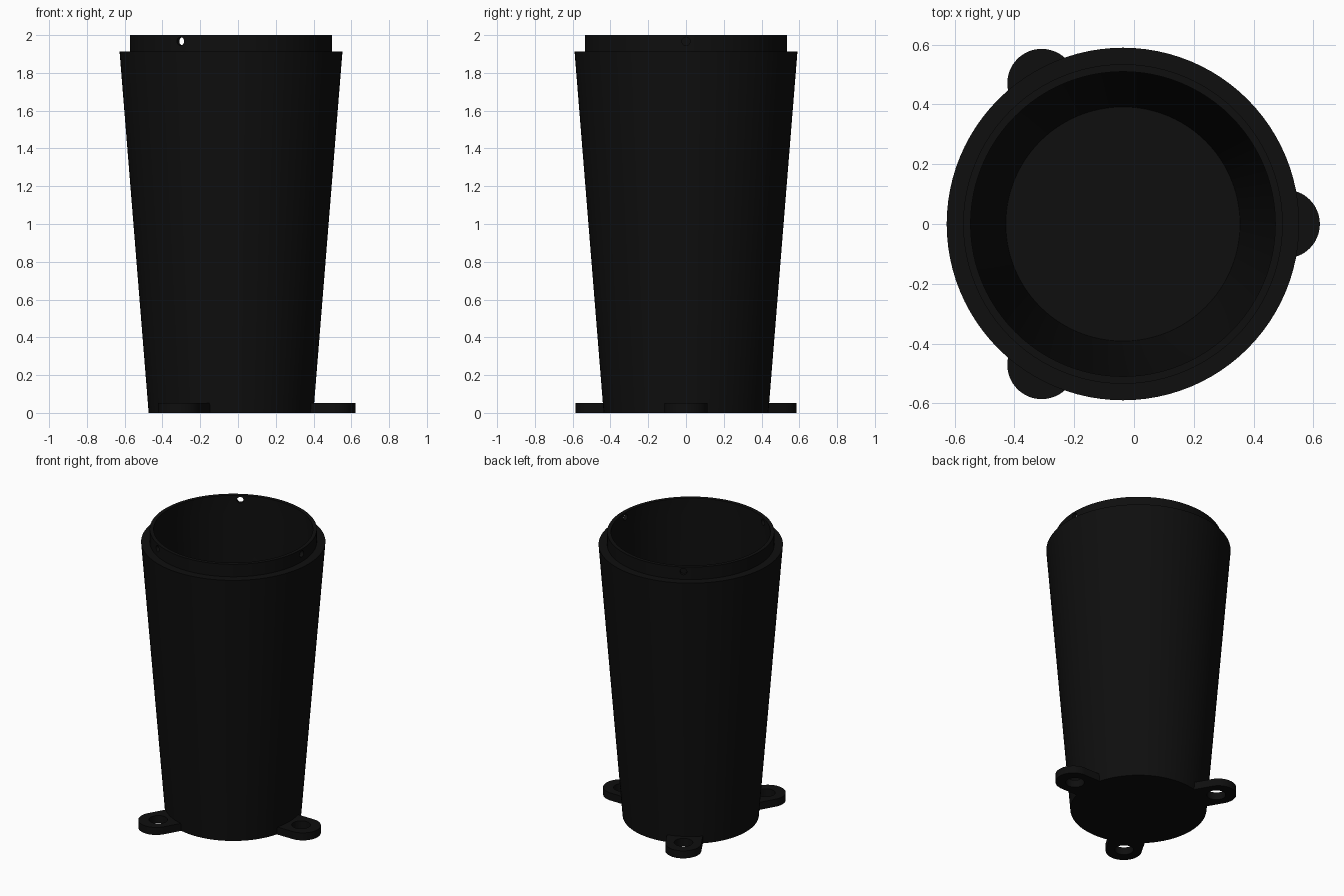
import bpy, bmesh, math
from mathutils import Matrix, Vector

if "Cube" in bpy.data.objects:
    bpy.data.objects.remove(bpy.data.objects["Cube"])

CX = -0.037  # x of the cup axis
ANGLES = [math.radians(a) for a in (0, 120, 240)]

black = bpy.data.materials.new("matte black")
black.diffuse_color = (0.0045, 0.0045, 0.0045, 1)
black.use_nodes = True
black.node_tree.nodes["Principled BSDF"].inputs["Base Color"].default_value = black.diffuse_color


def make_object(name, bm):
    bmesh.ops.recalc_face_normals(bm, faces=bm.faces)
    me = bpy.data.meshes.new(name)
    bm.to_mesh(me)
    bm.free()
    ob = bpy.data.objects.new(name, me)
    me.materials.append(black)
    bpy.context.collection.objects.link(ob)
    return ob


def lathe(name, profile, n=96):
    bm = bmesh.new()
    rings = []
    for r, z in profile:
        if r == 0:
            rings.append([bm.verts.new((CX, 0, z))] * n)
        else:
            rings.append([bm.verts.new((CX + r * math.cos(2 * math.pi * i / n),
                                        r * math.sin(2 * math.pi * i / n), z)) for i in range(n)])
    for a, b in zip(rings, rings[1:]):
        for i in range(n):
            j = (i + 1) % n
            bm.faces.new(list(dict.fromkeys((a[i], a[j], b[j], b[i]))))
    return make_object(name, bm)


def cylinder(name, r, depth, matrix):
    bm = bmesh.new()
    bmesh.ops.create_cone(bm, cap_ends=True, segments=32, radius1=r, radius2=r,
                          depth=depth, matrix=matrix)
    return make_object(name, bm)


def cut(ob, cutter):
    mod = ob.modifiers.new("cut", 'BOOLEAN')
    mod.operation, mod.solver, mod.object = 'DIFFERENCE', 'EXACT', cutter
    cutter.hide_render = True
    bpy.context.view_layer.objects.active = ob
    bpy.ops.object.modifier_apply(modifier=mod.name)
    bpy.data.objects.remove(cutter)


def smooth(ob):
    bpy.ops.object.select_all(action='DESELECT')
    ob.select_set(True)
    bpy.context.view_layer.objects.active = ob
    bpy.ops.object.shade_smooth_by_angle(angle=math.radians(30))


# tapered hollow cup with a stepped lip and closed floor
cup = lathe("tapered_cup", [(0, 0), (0.436, 0), (0.59, 1.912), (0.535, 1.912), (0.535, 2.0),
                            (0.51, 2.0), (0.51, 1.88), (0.392, 0.055), (0, 0.055)])

# three small pin holes through the lip
for a in ANGLES:
    m = (Matrix.Translation((CX, 0, 0)) @ Matrix.Rotation(a, 4, 'Z')
         @ Matrix.Translation((0.525, 0, 1.967)) @ Matrix.Rotation(math.pi / 2, 4, 'Y'))
    cut(cup, cylinder("pin_hole_cutter", 0.022, 0.12, m))
smooth(cup)

# three rounded mounting tabs with screw holes
for k, a in enumerate(ANGLES):
    m = Matrix.Translation((CX, 0, 0)) @ Matrix.Rotation(a, 4, 'Z')
    R, D = 0.115, 0.544
    pts = [(0.41, -R)]
    for i in range(33):
        t = -math.pi / 2 + math.pi * i / 32
        pts.append((D + R * math.cos(t), R * math.sin(t)))
    pts.append((0.41, R))
    bm = bmesh.new()
    face = bm.faces.new([bm.verts.new(m @ Vector((x, y, 0))) for x, y in pts])
    top = bmesh.ops.extrude_face_region(bm, geom=[face], use_keep_orig=True)["geom"]
    bmesh.ops.translate(bm, vec=(0, 0, 0.053),
                        verts=[v for v in top if isinstance(v, bmesh.types.BMVert)])
    tab = make_object(f"mounting_tab_{k + 1}", bm)
    cut(tab, cylinder("screw_hole_cutter", 0.06, 0.3, m @ Matrix.Translation((0.53, 0, 0))))
    smooth(tab)
